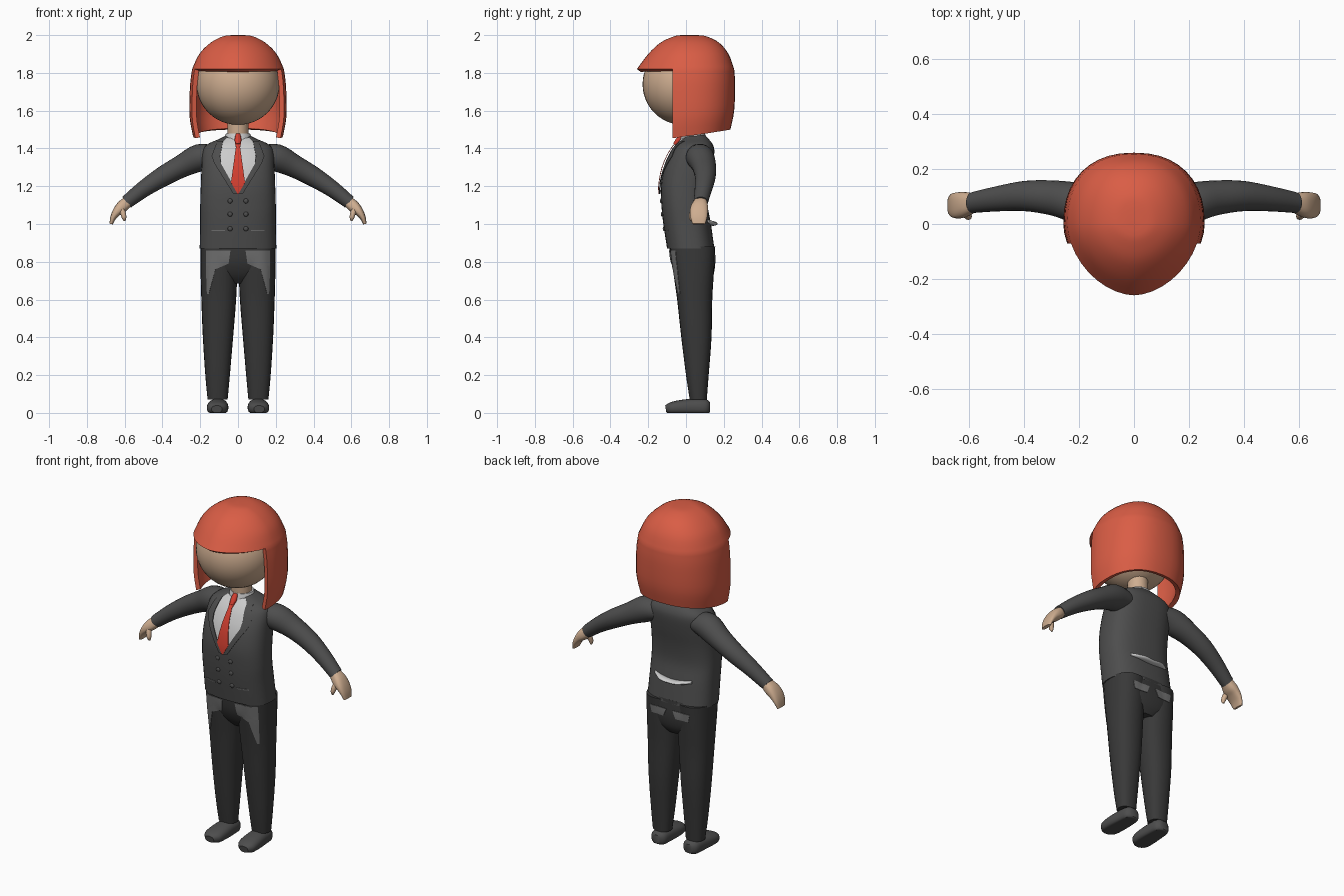
import bpy, bmesh, math
from mathutils import Vector
from mathutils.bvhtree import BVHTree

if "Cube" in bpy.data.objects:
    bpy.data.objects.remove(bpy.data.objects["Cube"])

X, Y, Z = Vector((1, 0, 0)), Vector((0, 1, 0)), Vector((0, 0, 1))


def material(name, r, g, b):
    m = bpy.data.materials.new(name)
    m.diffuse_color = (r, g, b, 1)
    m.use_nodes = True
    m.node_tree.nodes["Principled BSDF"].inputs["Base Color"].default_value = m.diffuse_color
    return m


HAIR = material("hair_red", 0.70, 0.11, 0.06)
SKIN = material("skin", 0.62, 0.42, 0.28)
SUIT = material("suit_grey", 0.075, 0.075, 0.075)
TROUSER = material("trouser_grey", 0.04, 0.04, 0.04)
PATCH = material("patch_grey", 0.17, 0.17, 0.17)
SHIRT = material("shirt_grey", 0.6, 0.6, 0.6)
TIE = material("tie_red", 0.65, 0.05, 0.03)


def make(name, verts, faces, mat, thickness=0):
    me = bpy.data.meshes.new(name)
    me.from_pydata(verts, [], faces)
    bm = bmesh.new()
    bm.from_mesh(me)
    bmesh.ops.recalc_face_normals(bm, faces=bm.faces)
    bm.to_mesh(me)
    bm.free()
    me.materials.append(mat)
    ob = bpy.data.objects.new(name, me)
    bpy.context.collection.objects.link(ob)
    bpy.ops.object.select_all(action='DESELECT')
    ob.select_set(True)
    bpy.context.view_layer.objects.active = ob
    if thickness:
        mod = ob.modifiers.new("shell", 'SOLIDIFY')
        mod.thickness = thickness
        mod.offset = -1
        bpy.ops.object.modifier_apply(modifier=mod.name)
    bpy.ops.object.shade_smooth_by_angle(angle=math.radians(40))
    return ob


def spline(keys, steps=4):
    """Catmull-Rom through tuples."""
    out = []
    for i in range(len(keys) - 1):
        p = [keys[max(0, min(len(keys) - 1, i + k))] for k in (-1, 0, 1, 2)]
        for s in range(steps):
            t = s / steps
            out.append(tuple(0.5 * (2 * b + (c - a) * t + (2 * a - 5 * b + 4 * c - d) * t * t
                                    + (3 * b - a - 3 * c + d) * t ** 3) for a, b, c, d in zip(*p)))
    return out + [tuple(keys[-1])]


def power(v, n):
    return math.copysign(abs(v) ** (2 / n), v)


def loft(name, keys, mat, u=X, n=2.0, side=1, upright=False, seg=24):
    """Tube through (x, y, z, radius_u, radius_v) keys."""
    pts = spline(keys)
    verts, faces = [], []
    for i, (x, y, z, ru, rv) in enumerate(pts):
        a, b = pts[max(0, i - 1)], pts[min(len(pts) - 1, i + 1)]
        t = Z if upright else (Vector(b[:3]) - Vector(a[:3])).normalized()
        v = t.cross(u).normalized()
        for k in range(seg):
            w = 2 * math.pi * k / seg
            p = Vector((x, y, z)) + u * ru * power(math.cos(w), n) + v * rv * power(math.sin(w), n)
            verts.append((p.x * side, p.y, max(0, p.z)))
    for i in range(len(pts) - 1):
        for k in range(seg):
            q = (k + 1) % seg
            faces.append((i * seg + k, i * seg + q, (i + 1) * seg + q, (i + 1) * seg + k))
    faces += [tuple(range(seg)), tuple(range(len(verts) - seg, len(verts)))]
    return make(name, verts, faces, mat)


def body(name, rows, mat, n):
    """Upright loft from (z, half_width, y_front, y_back) rows."""
    return loft(name, [(0, (f + b) / 2, z, w, (b - f) / 2) for z, w, f, b in rows],
                mat, n=n, upright=True, seg=40)


def surface_y(x, z, targets, front=True):
    s = -1 if front else 1
    hits = []
    for ob in targets:
        tree = BVHTree.FromPolygons([v.co for v in ob.data.vertices],
                                    [p.vertices[:] for p in ob.data.polygons])
        h = tree.ray_cast(Vector((x, s, z)), Vector((0, -s, 0)))[0]
        if h:
            hits.append(h.y)
    return (min(hits) if front else max(hits)) if hits else 0.0


def panel(name, rows, targets, mat, lift, side=1, front=True, nx=6, steps=5):
    """Cloth piece from (z, x_left, x_right) rows laid on a surface."""
    lines = []
    for a, b in zip(rows, rows[1:]):
        lines += [tuple(p + (q - p) * s / steps for p, q in zip(a, b)) for s in range(steps)]
    lines.append(rows[-1])
    verts = []
    for z, l, r in lines:
        for k in range(nx + 1):
            x = side * (l + (r - l) * k / nx)
            verts.append((x, surface_y(x, z, targets, front) + (-lift if front else lift), z))
    w = nx + 1
    faces = [(i * w + k, i * w + k + 1, (i + 1) * w + k + 1, (i + 1) * w + k)
             for i in range(len(lines) - 1) for k in range(nx)]
    return make(name, verts, faces, mat, 0.003)


def ball(name, centre, radii, mat, seg=32, rings=20):
    bpy.ops.mesh.primitive_uv_sphere_add(segments=seg, ring_count=rings, radius=1, location=centre)
    ob = bpy.context.object
    ob.name = name
    ob.scale = radii
    ob.data.materials.append(mat)
    bpy.ops.object.shade_smooth_by_angle(angle=math.radians(40))


# Head and neck
ball("head", (0, -0.015, 1.74), (0.22, 0.215, 0.215), SKIN, 40, 24)
loft("neck", [(0, 0.035, 1.42, 0.056, 0.056), (0, 0.03, 1.56, 0.056, 0.056)], SKIN, upright=True)

# Hair: full cap above the fringe, open curtain around sides and back below it
SEG, FRINGE = 40, 1.82
cap = spline([(2.0, 0.03, 0.025, 0.06), (1.993, 0.08, 0.065, 0.11), (1.96, 0.145, 0.135, 0.175),
              (1.90, 0.205, 0.20, 0.225), (FRINGE, 0.243, 0.26, 0.255)])
fall = spline([(FRINGE, 0.243, 0.26, 0.255), (1.74, 0.254, 0.26, 0.26),
               (1.6, 0.257, 0.26, 0.255), (1.5, 0.238, 0.26, 0.235)])[1:]
verts, faces = [], [tuple(range(SEG))]
for z, a, f, b in cap + fall:
    for k in range(SEG):
        w = 2 * math.pi * k / SEG
        c, s = math.cos(w), math.sin(w)
        n = 2.3 if s > 0 else 1.8
        hem = 1.465 + 0.035 * s
        zz = z if z >= FRINGE else FRINGE - (FRINGE - z) * (FRINGE - hem) / (FRINGE - 1.5)
        verts.append((a * power(c, n), (b if s > 0 else f) * power(s, n), zz))
for i in range(len(cap) + len(fall) - 1):
    for k in range(SEG):
        if i < len(cap) - 1 or k < 22 or k >= 38:
            q = (k + 1) % SEG
            faces.append((i * SEG + k, i * SEG + q, (i + 1) * SEG + q, (i + 1) * SEG + k))
bm_used = sorted({v for f in faces for v in f})
index = {v: i for i, v in enumerate(bm_used)}
make("hair", [verts[v] for v in bm_used], [tuple(index[v] for v in f) for f in faces], HAIR, 0.025)

# Jacket body
jacket = body("jacket", [(0.87, 0.203, -0.10, 0.15), (1.0, 0.2, -0.12, 0.132), (1.1, 0.2, -0.13, 0.115),
                         (1.2, 0.197, -0.133, 0.122), (1.3, 0.193, -0.115, 0.14),
                         (1.38, 0.188, -0.08, 0.15), (1.42, 0.165, -0.052, 0.142),
                         (1.45, 0.10, -0.022, 0.12), (1.47, 0.06, -0.005, 0.10)], SUIT, 2.6)

# Trouser hips
hips = body("trouser_hips", [(0.685, 0.07, -0.01, 0.12), (0.73, 0.16, -0.05, 0.145),
                             (0.8, 0.195, -0.08, 0.155), (0.89, 0.195, -0.09, 0.148)], TROUSER, 2.5)

for side, tag in ((1, "left"), (-1, "right")):
    # Sleeve, hand and thumb
    loft(tag + "_sleeve", [(0.11, 0.07, 1.36, 0.06, 0.05), (0.2, 0.075, 1.352, 0.075, 0.072),
                           (0.3, 0.095, 1.305, 0.064, 0.06), (0.4, 0.102, 1.25, 0.055, 0.053),
                           (0.5, 0.092, 1.185, 0.046, 0.044), (0.59, 0.078, 1.115, 0.038, 0.036)],
         SUIT, Y, side=side)
    loft(tag + "_hand", [(0.575, 0.078, 1.125, 0.03, 0.028), (0.61, 0.072, 1.095, 0.044, 0.032),
                         (0.638, 0.068, 1.068, 0.048, 0.025), (0.66, 0.068, 1.035, 0.044, 0.016),
                         (0.672, 0.068, 1.0, 0.034, 0.009)], SKIN, Y, 2.5, side)
    loft(tag + "_thumb", [(0.62, 0.045, 1.085, 0.016, 0.016), (0.609, 0.034, 1.058, 0.016, 0.015),
                          (0.603, 0.028, 1.033, 0.013, 0.012), (0.601, 0.03, 1.016, 0.005, 0.005)],
         SKIN, Y, side=side, seg=12)
    # Leg and shoe
    leg = loft(tag + "_trouser_leg", [(0.108, 0.065, 0.07, 0.053, 0.045), (0.108, 0.06, 0.2, 0.065, 0.06),
                                      (0.106, 0.055, 0.4, 0.08, 0.08), (0.102, 0.046, 0.6, 0.092, 0.093),
                                      (0.101, 0.04, 0.75, 0.097, 0.108), (0.1, 0.035, 0.88, 0.098, 0.12)],
               TROUSER, n=2.3, side=side, upright=True)
    loft(tag + "_shoe", [(0.105, 0.128, 0.03, 0.025, 0.025), (0.105, 0.105, 0.03, 0.047, 0.042),
                         (0.106, 0.04, 0.03, 0.053, 0.045), (0.108, -0.03, 0.028, 0.057, 0.04),
                         (0.11, -0.08, 0.024, 0.052, 0.032), (0.112, -0.107, 0.02, 0.028, 0.019)],
         SUIT, X, 2.4, side)
    # Lapel, pocket lines and trouser pocket patches
    panel(tag + "_lapel", [(1.44, 0.08, 0.11), (1.36, 0.095, 0.14), (1.32, 0.09, 0.125),
                           (1.16, 0.0, 0.025)], [jacket], SUIT, 0.009, side)
    panel(tag + "_jacket_pocket", [(0.969, 0.07, 0.14), (0.962, 0.07, 0.14)], [jacket], PATCH, 0.003, side)
    panel(tag + "_front_pocket", [(0.86, 0.04, 0.17), (0.79, 0.05, 0.17), (0.76, 0.12, 0.17),
                                  (0.63, 0.155, 0.165)], [hips, leg], PATCH, 0.003, side)
    panel(tag + "_back_pocket", [(0.835, 0.02, 0.13), (0.79, 0.04, 0.12)], [hips, leg], PATCH, 0.003, side, False)
    # Two columns of buttons
    for z in (0.975, 1.052, 1.122):
        ball(tag + "_button", (side * 0.042, surface_y(side * 0.042, z, [jacket]), z),
             (0.013, 0.008, 0.013), SUIT, 12, 8)

# Shirt front, collar and tie
panel("shirt_front", [(1.455, -0.06, 0.06), (1.42, -0.095, 0.095), (1.32, -0.09, 0.09),
                      (1.16, -0.004, 0.004)], [jacket], SHIRT, 0.004, nx=10)
loft("collar", [(0, 0.042, 1.43, 0.078, 0.078), (0, 0.04, 1.455, 0.072, 0.07),
                (0, 0.038, 1.478, 0.064, 0.062)], SHIRT, upright=True)
panel("tie", [(1.462, -0.013, 0.013), (1.43, -0.017, 0.017), (1.41, -0.011, 0.011),
              (1.22, -0.037, 0.037), (1.16, -0.003, 0.003)], [jacket], TIE, 0.014)
loft("tie_knot", [(0, -0.022, 1.475, 0.012, 0.01), (0, -0.04, 1.445, 0.018, 0.014),
                  (0, -0.06, 1.42, 0.011, 0.01)], TIE, X, seg=12)

# Raised half belt on the back of the jacket
loft("back_belt", [(-0.12, 0.115, 1.015, 0.008, 0.008), (-0.06, 0.14, 1.005, 0.024, 0.010),
                   (0, 0.142, 1.0, 0.024, 0.010), (0.06, 0.14, 1.005, 0.024, 0.010),
                   (0.12, 0.115, 1.015, 0.008, 0.008)], SHIRT, Y, seg=12)
